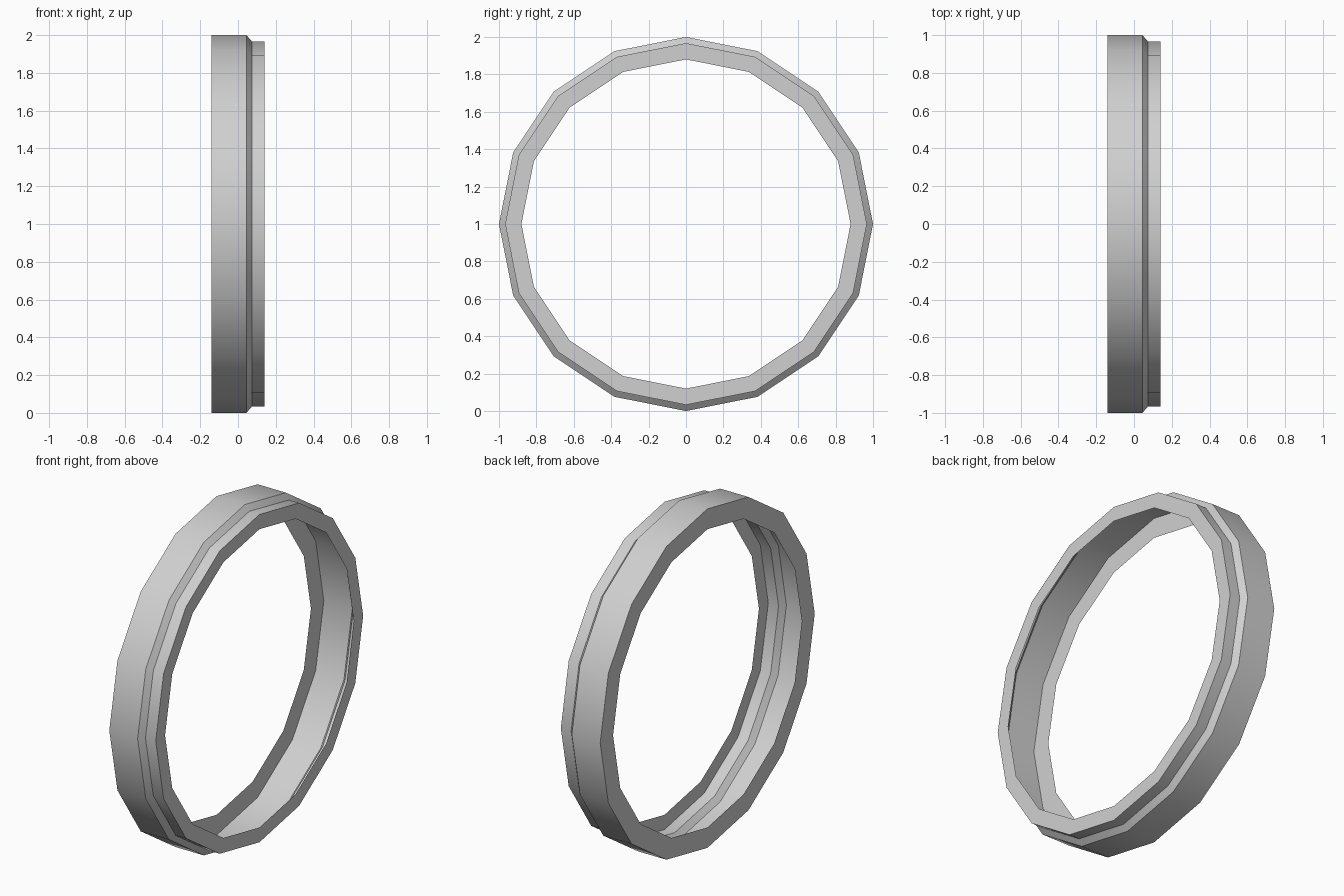
import bpy
import bmesh
from math import cos, sin, tau, radians

cube = bpy.data.objects.get("Cube")
if cube:
    bpy.data.objects.remove(cube, do_unlink=True)

SIDES = 16

# One flat grey material
grey = bpy.data.materials.new("light grey")
grey.use_nodes = True
colour = (0.63, 0.63, 0.63, 1)
grey.diffuse_color = colour
grey.node_tree.nodes["Principled BSDF"].inputs["Base Color"].default_value = colour

# Cross-section as (x, radius): end flange, wide band, bevel, narrow band, end flange
profile = [(-0.14, 0.88), (-0.14, 1.0), (0.045, 1.0),
           (0.073, 0.967), (0.14, 0.967), (0.14, 0.88)]

# Thin channel-shaped ring turned around the x axis, open on the inside
bm = bmesh.new()
loops = []
for x, r in profile:
    loops.append([bm.verts.new((x, r * sin(tau * i / SIDES), 1 + r * cos(tau * i / SIDES)))
                  for i in range(SIDES)])
for a, b in zip(loops, loops[1:]):
    for i in range(SIDES):
        j = (i + 1) % SIDES
        bm.faces.new((a[i], b[i], b[j], a[j]))

# Point the wide band outward, then keep all faces consistent with it
bm.normal_update()
band = max(bm.faces, key=lambda f: f.calc_center_median().z)
if band.normal.z < 0:
    bmesh.ops.reverse_faces(bm, faces=bm.faces[:])

mesh = bpy.data.meshes.new("channel_ring")
bm.to_mesh(mesh)
bm.free()
mesh.materials.append(grey)
ring = bpy.data.objects.new("channel_ring", mesh)
bpy.context.collection.objects.link(ring)

# Smooth around the ring, sharp at the steps
bpy.ops.object.select_all(action='DESELECT')
ring.select_set(True)
bpy.context.view_layer.objects.active = ring
bpy.ops.object.shade_smooth_by_angle(angle=radians(30))
